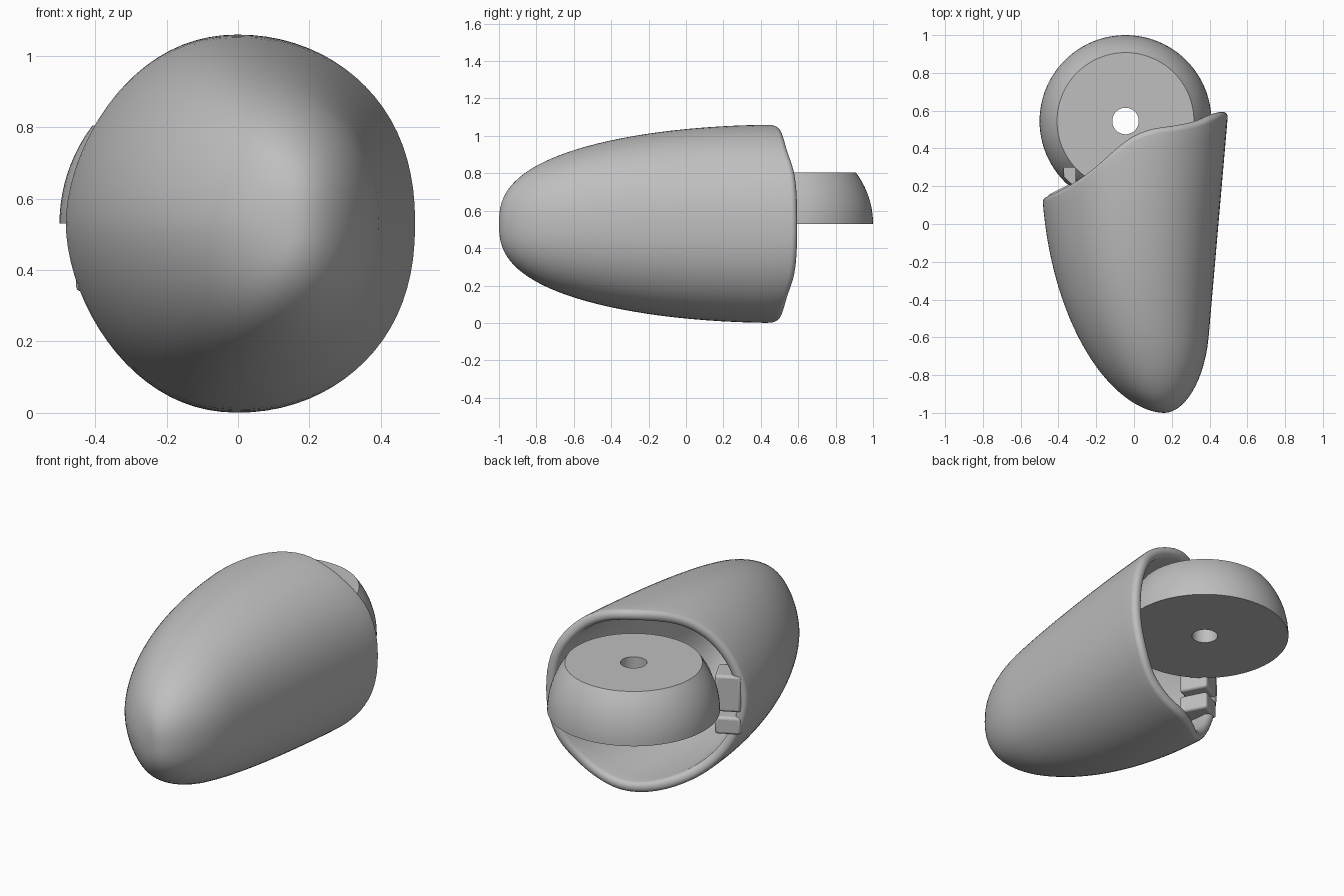
import bpy, bmesh, math
from mathutils import Vector, Matrix

cube = bpy.data.objects.get("Cube")
if cube:
    bpy.data.objects.remove(cube, do_unlink=True)

grey = bpy.data.materials.new("plain_grey")
grey.use_nodes = True
colour = (0.52, 0.52, 0.52, 1)
grey.diffuse_color = colour
grey.node_tree.nodes["Principled BSDF"].inputs["Base Color"].default_value = colour

MID_Z = 0.53


def make_object(name, bm, smooth=True):
    bmesh.ops.recalc_face_normals(bm, faces=bm.faces)
    for f in bm.faces:
        f.smooth = smooth
    mesh = bpy.data.meshes.new(name)
    bm.to_mesh(mesh)
    bm.free()
    mesh.materials.append(grey)
    obj = bpy.data.objects.new(name, mesh)
    bpy.context.collection.objects.link(obj)
    return obj


def sharpen(obj, angle=40):
    bpy.ops.object.select_all(action='DESELECT')
    obj.select_set(True)
    bpy.context.view_layer.objects.active = obj
    bpy.ops.object.shade_smooth_by_angle(angle=math.radians(angle))


def bevel(obj, width, segments):
    mod = obj.modifiers.new("rounding", 'BEVEL')
    mod.width = width
    mod.segments = segments
    mod.limit_method = 'ANGLE'
    mod.angle_limit = math.radians(45)


def bulge(v, length, power):
    t = min(max(v / length, 0), 1)
    return (1 - (1 - t) ** 2) ** power


# Hollow shell: lopsided oval sections growing back from the blunt nose
def section_point(angle, y):
    v = y + 1
    left = 0.16 - 0.65 * bulge(v, 1.3, 0.55)
    right = 0.16 + 0.2 * bulge(v, 0.4, 0.5) + 0.087 * v
    height = MID_Z * bulge(v, 1.5, 0.386)
    c, s = math.cos(angle), math.sin(angle)
    power = 0.97 - 0.06 * c - 0.06 * (c - abs(c)) / 2
    c = math.copysign(abs(c) ** power, c)
    s = math.copysign(abs(s) ** power, s)
    return Vector(((left + right) / 2 + (right - left) / 2 * c, y, MID_Z + height * s))


RIM = [(-0.6, 0.09), (-0.4, 0.18), (-0.31, 0.23), (-0.2, 0.31), (-0.1, 0.40),
       (0, 0.47), (0.1, 0.505), (0.2, 0.515), (0.35, 0.54), (0.45, 0.585), (0.6, 0.605)]


def rim_line(x):
    for (x0, y0), (x1, y1) in zip(RIM, RIM[1:]):
        if x <= x1:
            return y0 + (y1 - y0) * (x - x0) / (x1 - x0)
    return RIM[-1][1]


def rim_y(x):
    # averaging rounds off the corners of the rim line
    return sum(rim_line(x + k * 0.015) for k in range(-3, 4)) / 7


def build_shell(sides=80, rings=30):
    bm = bmesh.new()
    angles = [math.tau * i / sides for i in range(sides)]
    ends = []
    for a in angles:
        y = 0.4
        for _ in range(20):
            y = rim_y(section_point(a, y).x)
        ends.append(y)
    nose = bm.verts.new((0.16, -1, MID_Z))
    previous = None
    for r in range(1, rings + 1):
        u = (r / rings) ** 2
        ring = [bm.verts.new(section_point(a, -1 + u * (e + 1))) for a, e in zip(angles, ends)]
        for i in range(sides):
            j = (i + 1) % sides
            if previous:
                bm.faces.new((previous[i], previous[j], ring[j], ring[i]))
            else:
                bm.faces.new((nose, ring[j], ring[i]))
        previous = ring
    shell = make_object("shell", bm)
    wall = shell.modifiers.new("wall", 'SOLIDIFY')
    wall.thickness = 0.06
    wall.offset = -1
    bevel(shell, 0.028, 6)


build_shell()


# Dome slice with a bored centre
def build_disc(sides=96, radius=0.455, bore=0.07, height=0.275, steps=10):
    profile = [(bore, 0)]
    for i in range(steps + 1):
        z = height * i / steps
        profile.append((math.sqrt(radius ** 2 - z ** 2), z))
    profile.append((bore, height))
    bm = bmesh.new()
    loops = [[bm.verts.new((r * math.cos(math.tau * k / sides) - 0.045,
                            r * math.sin(math.tau * k / sides) + 0.545, MID_Z + z))
              for k in range(sides)] for r, z in profile]
    for a, b in zip(loops, loops[1:] + loops[:1]):
        for k in range(sides):
            n = (k + 1) % sides
            bm.faces.new((a[k], a[n], b[n], b[k]))
    return make_object("domed_disc", bm)


def box(name, centre, size, turn=0):
    bm = bmesh.new()
    place = Matrix.Translation(centre) @ Matrix.Rotation(math.radians(turn), 4, 'Z')
    bmesh.ops.create_cube(bm, size=1, matrix=place @ Matrix.Diagonal((*size, 1)))
    return make_object(name, bm, smooth=False)


disc = build_disc()

# Small notch in the disc edge beside the shell rim
cutter = box("notch_cutter", (-0.34, 0.2, 0.8), (0.06, 0.2, 0.3))
cutter.hide_render = True
cutter.hide_set(True)
cut = disc.modifiers.new("notch", 'BOOLEAN')
cut.operation = 'DIFFERENCE'
cut.object = cutter
cut.solver = 'EXACT'
sharpen(disc, 30)

# Lugs lying flush with the rim, joining the disc to the shell with a slot between
for name, z, tall in (("upper_lug", 0.575, 0.21), ("lower_lug", 0.39, 0.1)):
    lug = box(name, (-0.36, 0.112, z), (0.14, 0.16, tall), 27)
    bevel(lug, 0.015, 3)
    sharpen(lug)
